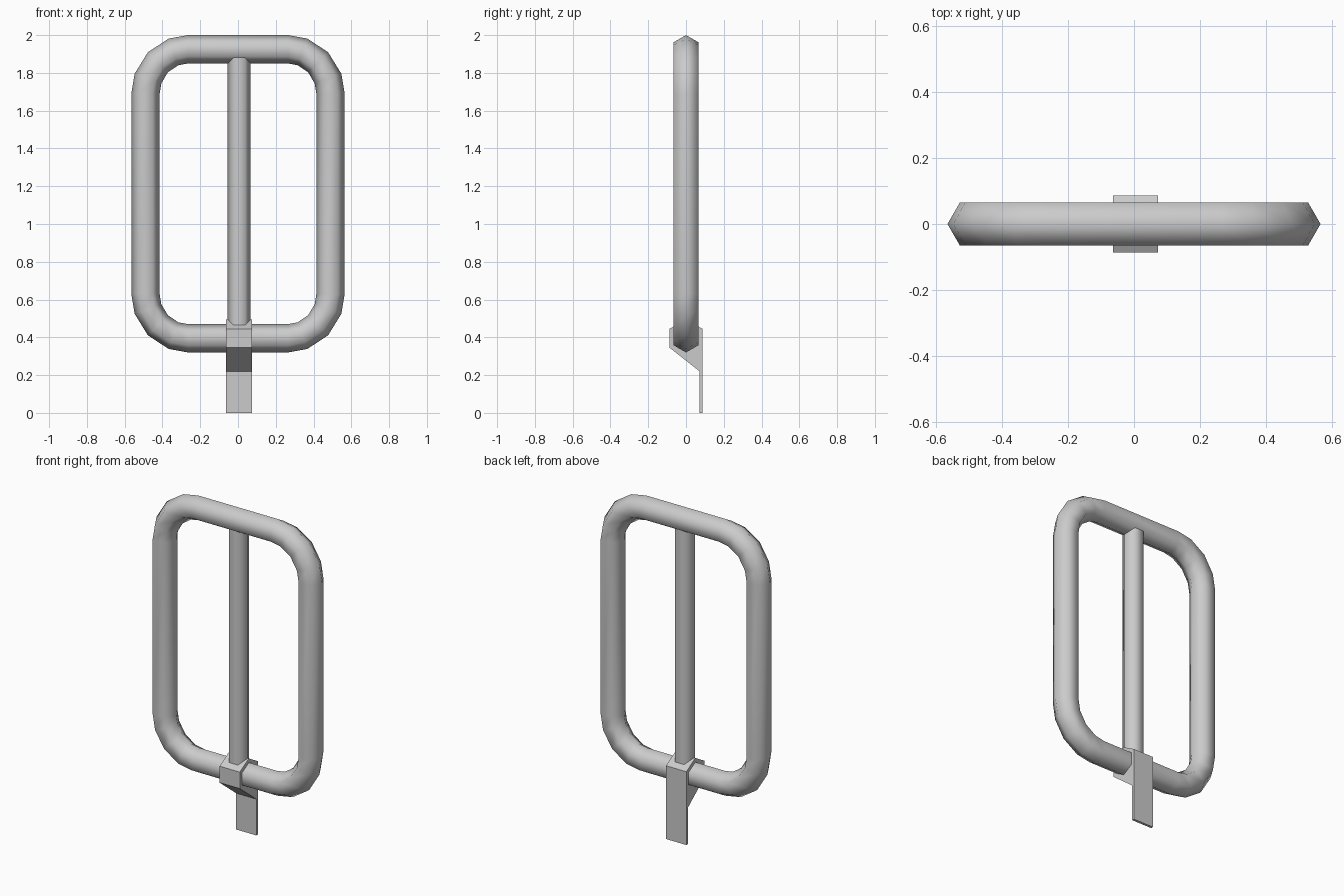
import bpy
import math

if "Cube" in bpy.data.objects:
    bpy.data.objects.remove(bpy.data.objects["Cube"])


def make_object(name, verts, faces, smooth):
    mesh = bpy.data.meshes.new(name)
    mesh.from_pydata(verts, [], faces)
    mesh.polygons.foreach_set("use_smooth", [smooth] * len(faces))
    mesh.update()
    obj = bpy.data.objects.new(name, mesh)
    bpy.context.collection.objects.link(obj)
    return obj


# Rounded rectangular frame: six-sided tube swept round four soft corners
R, MID = 0.075, 1.16
corner_angles = [0, 20, 45, 70, 90]
stations = []
for quarter, (sx, sz) in enumerate([(1, 1), (-1, 1), (-1, -1), (1, -1)]):
    angles = corner_angles if quarter % 2 == 0 else corner_angles[::-1]
    stations += [(sx, sz, math.radians(a)) for a in angles]

verts = []
for sx, sz, a in stations:
    for k in range(6):
        t = math.radians(60 * k)
        off, y = R * math.cos(t), R * math.sin(t)
        x = sx * (0.265 + (0.225 + off) * math.cos(a))
        z = MID + sz * (0.53 + (0.235 + off) * math.sin(a))
        verts.append((x, y, z))
n = len(stations)
faces = []
for i in range(n):
    j = (i + 1) % n
    for k in range(6):
        m = (k + 1) % 6
        faces.append((i * 6 + k, i * 6 + m, j * 6 + m, j * 6 + k))
make_object("frame", verts, faces, True)

# Central six-sided bar, ends buried in the frame
bpy.ops.mesh.primitive_cylinder_add(vertices=6, radius=0.061, depth=1.53,
                                    location=(0.006, 0, MID),
                                    rotation=(0, 0, math.radians(30)))
bar = bpy.context.object
bar.name = "centre_bar"
bpy.ops.object.shade_smooth_by_angle(angle=math.radians(65))

# Clip wrapped round the lower rail, tapering to a hanging tab at the back
profile = [(-0.087, 0.345), (-0.087, 0.445), (0, 0.495), (0.087, 0.445),
           (0.087, 0), (0.072, 0), (0.072, 0.22)]
p = len(profile)
verts = [(x, y, z) for x in (-0.063, 0.073) for y, z in profile]
faces = [tuple(range(p)), tuple(range(2 * p - 1, p - 1, -1))]
faces += [((i + 1) % p, i, i + p, (i + 1) % p + p) for i in range(p)]
make_object("clip", verts, faces, False)

# Make all normals face outward
for obj in bpy.data.objects:
    bpy.ops.object.select_all(action='DESELECT')
    bpy.context.view_layer.objects.active = obj
    obj.select_set(True)
    bpy.ops.object.mode_set(mode='EDIT')
    bpy.ops.mesh.select_all(action='SELECT')
    bpy.ops.mesh.normals_make_consistent(inside=False)
    bpy.ops.object.mode_set(mode='OBJECT')
